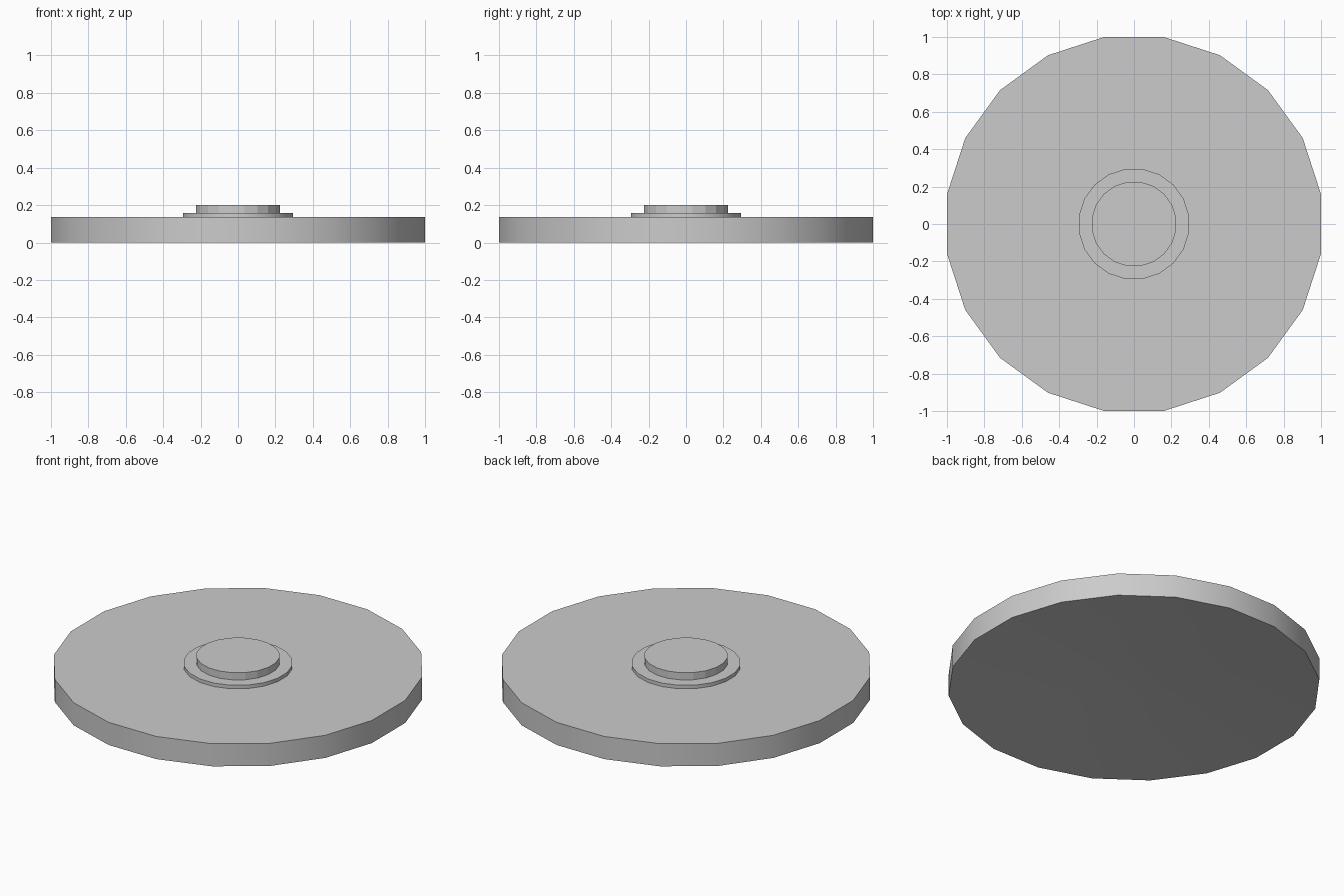
import bpy, bmesh, math

if "Cube" in bpy.data.objects:
    bpy.data.objects.remove(bpy.data.objects["Cube"])

SIDES = 20

grey = bpy.data.materials.new("mid_grey")
grey.diffuse_color = (0.58, 0.58, 0.58, 1)
grey.use_nodes = True
grey.node_tree.nodes["Principled BSDF"].inputs["Base Color"].default_value = grey.diffuse_color


def lathe(name, profile, cap_start=False, smooth=True):
    """Spin (apothem, z) points into a 20-sided solid with flats on the axes."""
    bm = bmesh.new()
    rings = []
    for apothem, z in profile:
        r = apothem / math.cos(math.pi / SIDES)
        rings.append([bm.verts.new((r * math.cos(a), r * math.sin(a), z))
                      for a in (2 * math.pi * (i + 0.5) / SIDES for i in range(SIDES))])
    for low, high in zip(rings, rings[1:]):
        for i in range(SIDES):
            j = (i + 1) % SIDES
            bm.faces.new((low[i], low[j], high[j], high[i]))
    if cap_start:
        bm.faces.new(rings[0][::-1])
    bm.faces.new(rings[-1])
    mesh = bpy.data.meshes.new(name)
    bm.to_mesh(mesh)
    bm.free()
    mesh.materials.append(grey)
    obj = bpy.data.objects.new(name, mesh)
    bpy.context.collection.objects.link(obj)
    if smooth:
        bpy.ops.object.select_all(action='DESELECT')
        obj.select_set(True)
        bpy.context.view_layer.objects.active = obj
        bpy.ops.object.shade_smooth_by_angle(angle=math.radians(30))
    return obj


# Main disc, with a shallow dished underside
lathe("disc", [(0.225, 0.05), (1.0, 0.0), (1.0, 0.136)], cap_start=True)

# Thin collar around the hub
lathe("collar", [(0.294, 0.136), (0.294, 0.157)])

# Raised centre hub, flat facets
lathe("hub", [(0.225, 0.157), (0.225, 0.2)], smooth=False)
